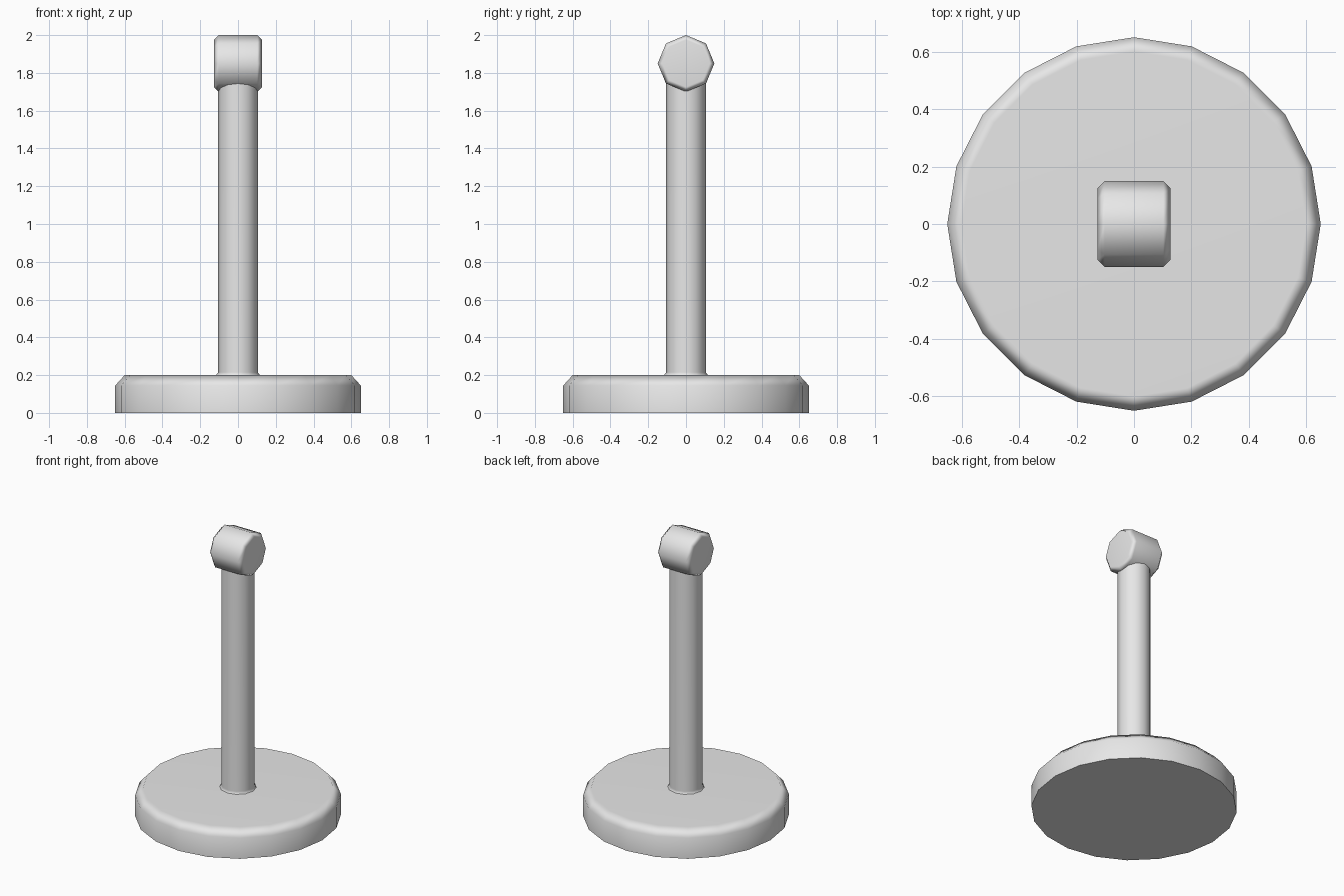
import bpy, bmesh
from math import pi, sin, cos, radians

cube = bpy.data.objects.get("Cube")
if cube:
    bpy.data.objects.remove(cube)

# Single grey finish
grey = bpy.data.materials.new("light grey")
grey.use_nodes = True
colour = (0.8, 0.8, 0.8, 1)
grey.diffuse_color = colour
grey.node_tree.nodes["Principled BSDF"].inputs["Base Color"].default_value = colour


def turned(name, profile, sides, axis="Z", centre=(0, 0, 0)):
    """Capped solid from (radius, height) rings around an axis."""
    bm = bmesh.new()
    rings = []
    for r, h in profile:
        ring = []
        for i in range(sides):
            a = 2 * pi * i / sides
            u, v = r * cos(a), r * sin(a)
            ring.append(bm.verts.new((u, v, h) if axis == "Z" else (h, v, u)))
        rings.append(ring)
    for low, high in zip(rings, rings[1:]):
        for i in range(sides):
            j = (i + 1) % sides
            bm.faces.new((low[i], low[j], high[j], high[i]))
    bm.faces.new(rings[0])
    bm.faces.new(rings[-1])
    bmesh.ops.recalc_face_normals(bm, faces=bm.faces)
    mesh = bpy.data.meshes.new(name)
    bm.to_mesh(mesh)
    bm.free()
    mesh.materials.append(grey)
    obj = bpy.data.objects.new(name, mesh)
    obj.location = centre
    bpy.context.collection.objects.link(obj)
    # Smooth sides and chamfers, flat caps
    bpy.ops.object.select_all(action="DESELECT")
    obj.select_set(True)
    bpy.context.view_layer.objects.active = obj
    bpy.ops.object.shade_smooth_by_angle(angle=radians(60))
    weighted = obj.modifiers.new("Weighted normals", "WEIGHTED_NORMAL")
    weighted.keep_sharp = True
    return obj


# Round foot with a chamfered upper rim
turned("base", [(0.65, 0), (0.65, 0.145), (0.6, 0.2)], 20)
# Upright with a small flare where it meets the foot
turned("post", [(0.118, 0.198), (0.105, 0.215), (0.105, 1.8)], 12)
# Horizontal octagonal head with chamfered ends
turned("head", [(0.125, -0.127), (0.15, -0.102), (0.15, 0.102), (0.125, 0.127)],
       8, axis="X", centre=(0, 0, 1.85))
